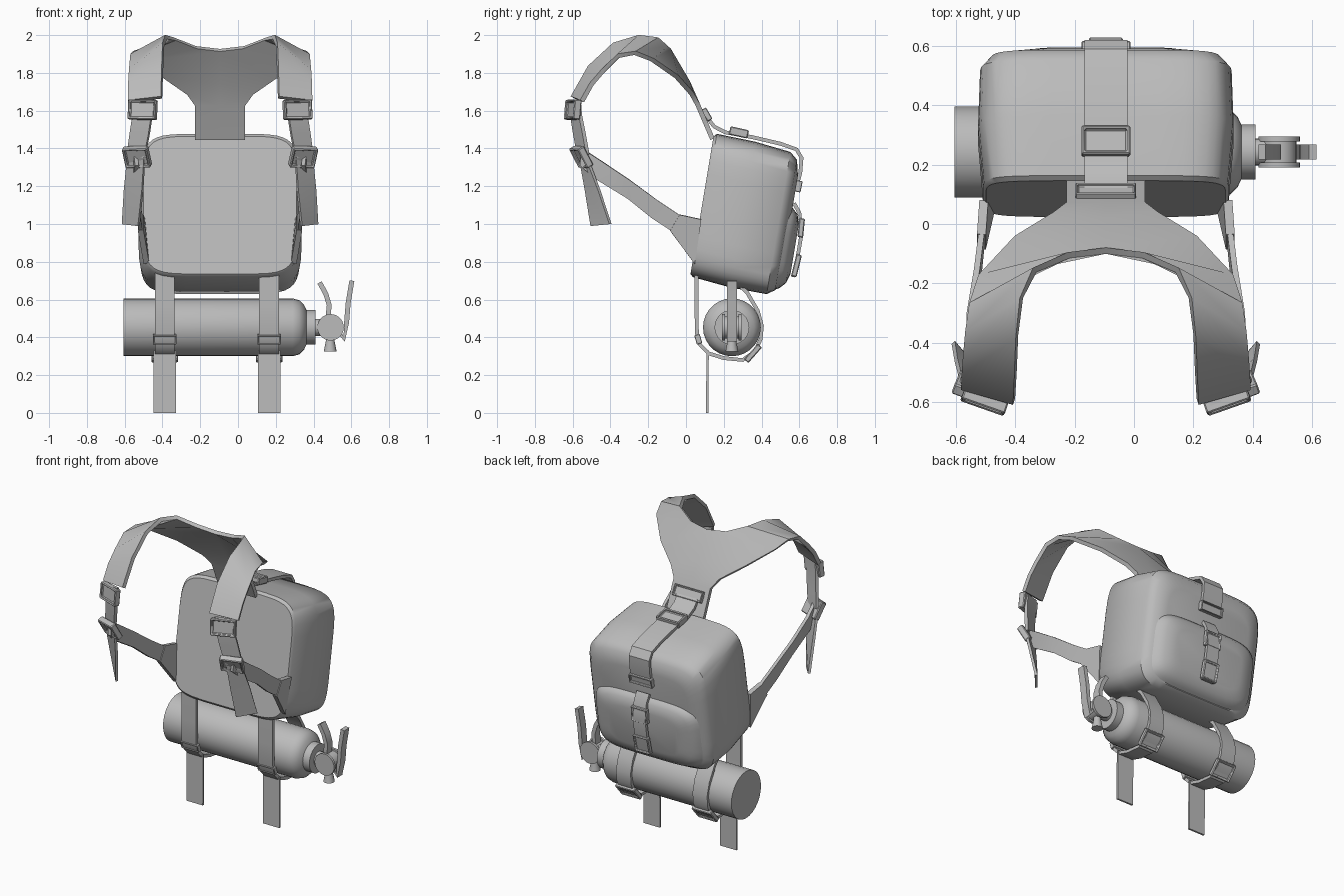
import bpy, bmesh, math
from mathutils import Matrix, Vector

if "Cube" in bpy.data.objects:
    bpy.data.objects.remove(bpy.data.objects["Cube"])

CX = -0.095                      # centre line of the bag
gray = bpy.data.materials.new("gray")
gray.diffuse_color = (0.5, 0.5, 0.5, 1)
gray.use_nodes = True
gray.node_tree.nodes["Principled BSDF"].inputs["Base Color"].default_value = gray.diffuse_color


def finish(name, bm, mods=(), x=0.0, angle=35):
    """Turn a bmesh into an object, apply modifiers, shade it."""
    bmesh.ops.recalc_face_normals(bm, faces=bm.faces)
    me = bpy.data.meshes.new(name)
    bm.to_mesh(me)
    bm.free()
    me.materials.append(gray)
    ob = bpy.data.objects.new(name, me)
    bpy.context.collection.objects.link(ob)
    ob.location.x = x
    for kind, settings in mods:
        m = ob.modifiers.new(kind.title(), kind)
        for key, value in settings.items():
            setattr(m, key, value)
    bpy.ops.object.select_all(action='DESELECT')
    ob.select_set(True)
    bpy.context.view_layer.objects.active = ob
    bpy.ops.object.convert(target='MESH')
    bpy.ops.object.shade_smooth_by_angle(angle=math.radians(angle))
    return ob


def strip(name, pairs, thick=0.02, x=CX, mirror=False, smooth=0):
    """Flat band between two edges given as point pairs."""
    bm = bmesh.new()
    rows = [[bm.verts.new(p) for p in pair] for pair in pairs]
    for a, b in zip(rows, rows[1:]):
        bm.faces.new((a[0], a[1], b[1], b[0]))
    mods = []
    if mirror:
        mods.append(('MIRROR', {'merge_threshold': 0.0005}))
    if smooth:
        mods.append(('SUBSURF', {'levels': smooth, 'boundary_smooth': 'PRESERVE_CORNERS'}))
    mods.append(('SOLIDIFY', {'thickness': thick, 'offset': 0}))
    return finish(name, bm, mods, x)


def band(name, path, width, thick=0.02, x=CX):
    """Band of constant width following a (y, z) path."""
    return strip(name, [((-width / 2, y, z), (width / 2, y, z)) for y, z in path], thick, x)


def loft(name, stations, n=6, count=40):
    """Bag volume from superellipse sections (y, z, half width, half height)."""
    bm = bmesh.new()
    tilt = math.radians(9.5)
    rings = []
    for y, z, hw, hh in stations:
        ring = []
        for i in range(count):
            t = 2 * math.pi * (i + 0.5) / count
            c, s = math.cos(t), math.sin(t)
            u = hw * math.copysign(abs(c) ** (2 / n), c)
            v = hh * math.copysign(abs(s) ** (2 / n), s)
            ring.append(bm.verts.new((u, y + v * math.sin(tilt), z + v * math.cos(tilt))))
        rings.append(ring)
    for a, b in zip(rings, rings[1:]):
        for i in range(count):
            j = (i + 1) % count
            bm.faces.new((a[i], a[j], b[j], b[i]))
    bm.faces.new(rings[0])
    bm.faces.new(rings[-1])
    return finish(name, bm, x=CX, angle=40)


def buckle(name, centre, normal, w, h, depth, roll=0.0, x=CX, mirror=False):
    """Rectangular frame with a sunken window, facing along the normal."""
    n = Vector(normal).normalized()
    side = Vector((1, 0, 0))
    side = (side - n * side.dot(n)).normalized()
    side = Matrix.Rotation(roll, 3, n) @ side
    up = n.cross(side)
    rot = Matrix((side, up, n)).transposed().to_4x4()
    bm = bmesh.new()
    bmesh.ops.create_cube(bm, size=1, matrix=Matrix.Diagonal((w, h, depth, 1)))
    top = max(bm.faces, key=lambda f: f.calc_center_median().z)
    bmesh.ops.inset_region(bm, faces=[top], thickness=0.15 * min(w, h))
    inner = bmesh.ops.extrude_face_region(bm, geom=[top])
    verts = [v for v in inner['geom'] if isinstance(v, bmesh.types.BMVert)]
    bmesh.ops.translate(bm, verts=verts, vec=(0, 0, -depth * 0.4))
    bmesh.ops.delete(bm, geom=[top], context='FACES_ONLY')
    bmesh.ops.transform(bm, verts=bm.verts, matrix=Matrix.Translation(centre) @ rot)
    mods = [('MIRROR', {})] if mirror else []
    mods.append(('BEVEL', {'width': 0.005, 'segments': 1}))
    return finish(name, bm, mods, x)


def lathe(name, profile, origin, axis, segments=28):
    """Solid of revolution from (distance, radius) points along an axis."""
    rot = Vector((0, 0, 1)).rotation_difference(Vector(axis)).to_matrix().to_4x4()
    bm = bmesh.new()
    rings = [[bm.verts.new((r * math.cos(2 * math.pi * i / segments),
                            r * math.sin(2 * math.pi * i / segments), d))
              for i in range(segments)] for d, r in profile]
    for a, b in zip(rings, rings[1:]):
        for i in range(segments):
            j = (i + 1) % segments
            bm.faces.new((a[i], a[j], b[j], b[i]))
    bm.faces.new(rings[0])
    bm.faces.new(rings[-1])
    bmesh.ops.transform(bm, verts=bm.verts, matrix=Matrix.Translation(origin) @ rot)
    return finish(name, bm)


# Bag body and lower back pocket
loft("bag_body", [(0.085, 1.10, 0.405, 0.37), (0.10, 1.098, 0.415, 0.385),
                  (0.30, 1.05, 0.432, 0.392), (0.49, 1.005, 0.425, 0.382),
                  (0.53, 0.995, 0.39, 0.35), (0.548, 0.99, 0.31, 0.27)])
loft("back_pocket", [(0.46, 0.87, 0.40, 0.235), (0.53, 0.872, 0.365, 0.215),
                     (0.56, 0.87, 0.32, 0.185), (0.575, 0.865, 0.25, 0.13)], n=5)

# Shoulder yoke: neck edge paired with outer edge, one half mirrored
strip("shoulder_yoke", [
    ((0, .14, 1.45), (.132, .14, 1.45)),
    ((0, .063, 1.63), (.132, .063, 1.63)),
    ((0, .01, 1.75), (.175, .03, 1.69)),
    ((0, -.09, 1.92), (.305, -.05, 1.78)),
    ((.125, -.105, 1.935), (.425, -.18, 1.87)),
    ((.24, -.155, 1.98), (.455, -.27, 1.905)),
    ((.285, -.25, 1.99), (.47, -.36, 1.89)),
    ((.30, -.38, 1.95), (.478, -.44, 1.81)),
    ((.305, -.51, 1.83), (.483, -.50, 1.74)),
    ((.31, -.60, 1.67), (.485, -.55, 1.65))], 0.025, mirror=True)

# Front webbing, loose tails, side webbing and the tabs sewn to the bag
strip("front_webbing", [((.35, -.605, 1.66), (.45, -.565, 1.65)),
                        ((.36, -.605, 1.58), (.46, -.56, 1.58)),
                        ((.375, -.59, 1.48), (.475, -.54, 1.48)),
                        ((.40, -.565, 1.35), (.49, -.52, 1.37))], mirror=True)
strip("loose_tail", [((.40, -.56, 1.35), (.49, -.52, 1.34)),
                     ((.41, -.53, 1.18), (.505, -.46, 1.18)),
                     ((.43, -.50, .99), (.515, -.40, 1.0))], 0.016, mirror=True)
strip("side_webbing", [((.45, -.55, 1.40), (.44, -.56, 1.31)),
                       ((.465, -.45, 1.335), (.455, -.48, 1.24)),
                       ((.46, -.30, 1.235), (.445, -.31, 1.135)),
                       ((.435, -.15, 1.125), (.43, -.18, 1.03)),
                       ((.42, -.03, 1.045), (.42, -.08, .965))], mirror=True)
strip("side_tab", [((.42, -.035, 1.05), (.42, -.085, .965)),
                   ((.412, .08, 1.025), (.39, .045, .79))], 0.03, mirror=True)
buckle("upper_buckle", (.41, -.60, 1.605), (.35, -1, .1), .155, .105, .04, .05, mirror=True)
buckle("lower_buckle", (.44, -.555, 1.355), (.3, -.85, -.5), .14, .115, .04, -.2, mirror=True)

# Closing strap over the top and down the back, with its fittings
band("top_strap", [(.09, 1.59), (.15, 1.515), (.21, 1.485), (.35, 1.46), (.50, 1.425),
                   (.585, 1.395), (.612, 1.35), (.605, 1.27), (.58, 1.18)], 0.145)
buckle("top_buckle", (0, .28, 1.485), (0, .22, 1), .165, .10, .045)
buckle("yoke_plate", (0, .11, 1.58), (0, .85, .5), .205, .07, .03)
buckle("strap_end", (0, .592, 1.20), (0, 1, -.2), .165, .06, .04)
band("pocket_strap", [(.572, 1.11), (.60, 1.06), (.612, .95), (.59, .82), (.565, .72)], 0.09)
buckle("pocket_clip", (0, .61, .98), (0, 1, -.1), .115, .10, .03)
buckle("pocket_slider", (0, .585, .78), (0, 1, -.25), .11, .12, .03)

# Extinguisher bottle lying under the bag
AY, AZ = 0.243, 0.453
lathe("bottle", [(-.605, .153), (.29, .153), (.325, .143), (.35, .118), (.362, .092),
                 (.41, .092), (.41, .045), (.48, .045)], (0, AY, AZ), (1, 0, 0))
for s in (-1, 1):
    lathe("valve_plate", [(-.008, .070), (.008, .070)], (.49, AY + s * .044, AZ), (0, 1, 0))
lathe("valve_core", [(-.038, .058), (.038, .058)], (.49, AY, AZ), (0, 1, 0))
lathe("nozzle", [(0, .02), (.06, .022), (.12, .034)], (.488, AY, .445), (0, 0, -1), 16)
for name, path in (("carry_lever", [(.475, .49), (.483, .57), (.465, .63), (.432, .69)]),
                   ("squeeze_lever", [(.52, .45), (.562, .39), (.575, .48), (.583, .58), (.603, .70)])):
    strip(name, [((x, AY - .026, z), (x, AY + .026, z)) for x, z in path], .026, x=0)

# Two carrying loops around the bottle with hanging ends
for x in (-.388, .165):
    band("bottle_loop", [(.055, .74), (.055, .56), (.058, .42), (.075, .36), (.12, .315),
                         (.20, .29), (.30, .28), (.365, .325), (.395, .39), (.402, .46),
                         (.38, .54), (.325, .635), (.25, .71)], .105, .02, x)
    band("hanging_end", [(.115, .33), (.113, .15), (.112, .0)], .118, .012, x)
    buckle("loop_buckle", (0, .355, .315), (0, .75, -.66), .14, .11, .03, x=x)
    buckle("loop_keeper", (0, .065, .39), (0, -1, -.3), .125, .05, .03, x=x)
